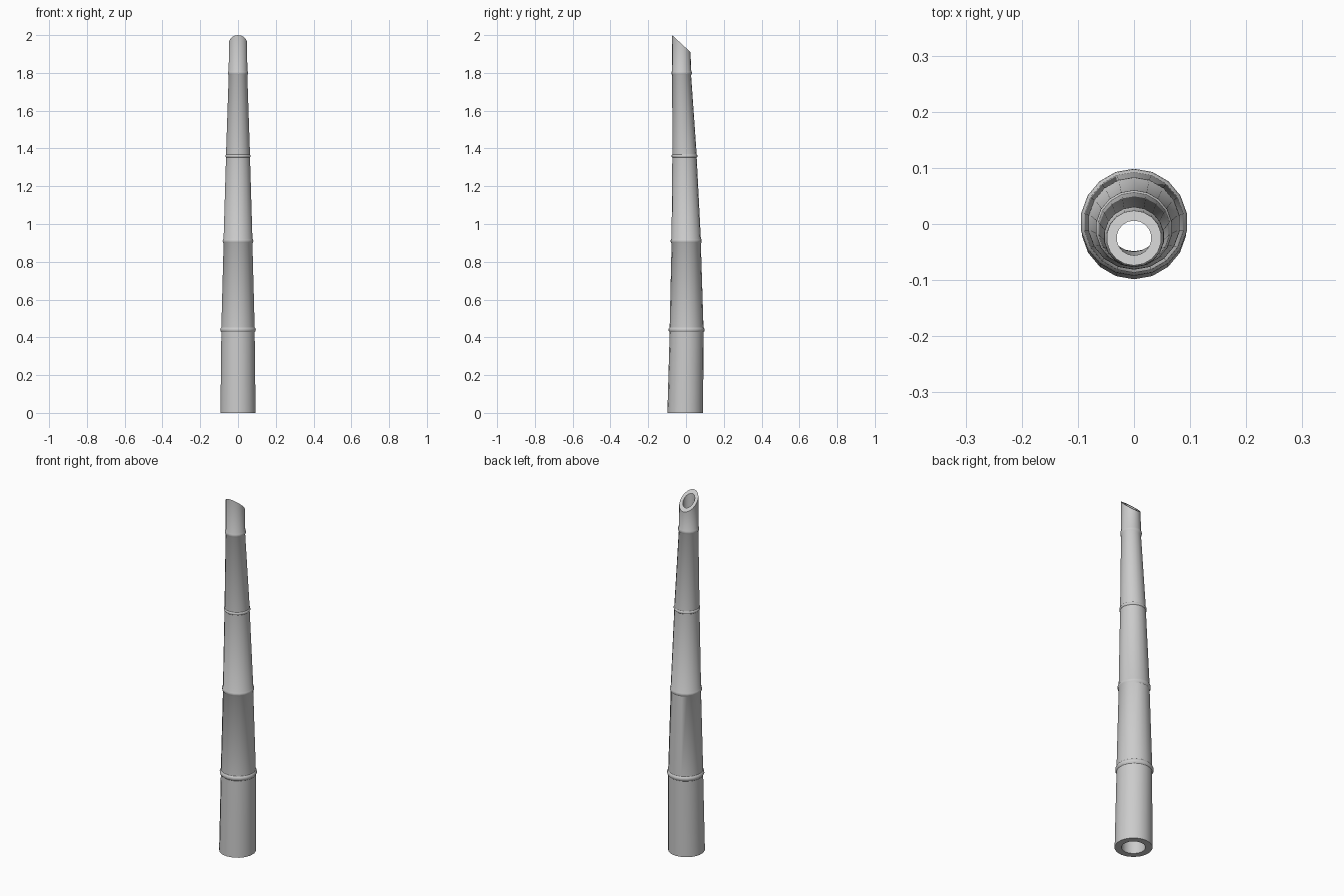
import bpy, bmesh
from math import sin, cos, tau, radians

if "Cube" in bpy.data.objects:
    bpy.data.objects.remove(bpy.data.objects["Cube"])

SIDES = 18

# nodes: height, centre y, stalk radius, ridge size, ridge half height
NODES = [(0.44, 0.003, 0.0895, 0.006, 0.010),
         (0.91, 0.001, 0.0775, 0.005, 0.010),
         (1.36, -0.008, 0.0645, 0.004, 0.006),
         (1.80, -0.023, 0.0500, 0.004, 0.010)]
BASE = (0.0, -0.004, 0.0945)
TIP = (1.955, -0.025, 0.049)
SLOPE = 0.92            # slanted cut at the tip


def ring(bm, z, cy, r, slope=0.0):
    verts = []
    for i in range(SIDES):
        a = tau * i / SIDES + tau / 4
        verts.append(bm.verts.new((r * cos(a), cy + r * sin(a), z - slope * r * sin(a))))
    return verts


def bridge(bm, a, b):
    for i in range(SIDES):
        j = (i + 1) % SIDES
        bm.faces.new((a[i], a[j], b[j], b[i]))


bm = bmesh.new()
loops = [ring(bm, *BASE)]

# outer wall with a rounded ridge at each node
for z, cy, r, bump, h in NODES:
    for dz, k in ((-1.3, 0.0), (-0.7, 0.8), (0.0, 1.0), (0.7, 0.8), (1.3, 0.0)):
        loops.append(ring(bm, z + dz * h, cy, r + k * bump))

# slanted rim, then the bore back down to the base
loops.append(ring(bm, *TIP, SLOPE))
loops.append(ring(bm, TIP[0], TIP[1], 0.031, SLOPE))
for z, cy, r, bump, h in reversed(NODES):
    loops.append(ring(bm, z, cy, r * 0.64))
loops.append(ring(bm, BASE[0], BASE[1], 0.060))

for a, b in zip(loops, loops[1:] + loops[:1]):
    bridge(bm, a, b)
bmesh.ops.recalc_face_normals(bm, faces=bm.faces)

mesh = bpy.data.meshes.new("bamboo_stalk")
bm.to_mesh(mesh)
bm.free()
stalk = bpy.data.objects.new("bamboo_stalk", mesh)
bpy.context.collection.objects.link(stalk)
bpy.context.view_layer.objects.active = stalk
stalk.select_set(True)
bpy.ops.object.shade_smooth_by_angle(angle=radians(35))
